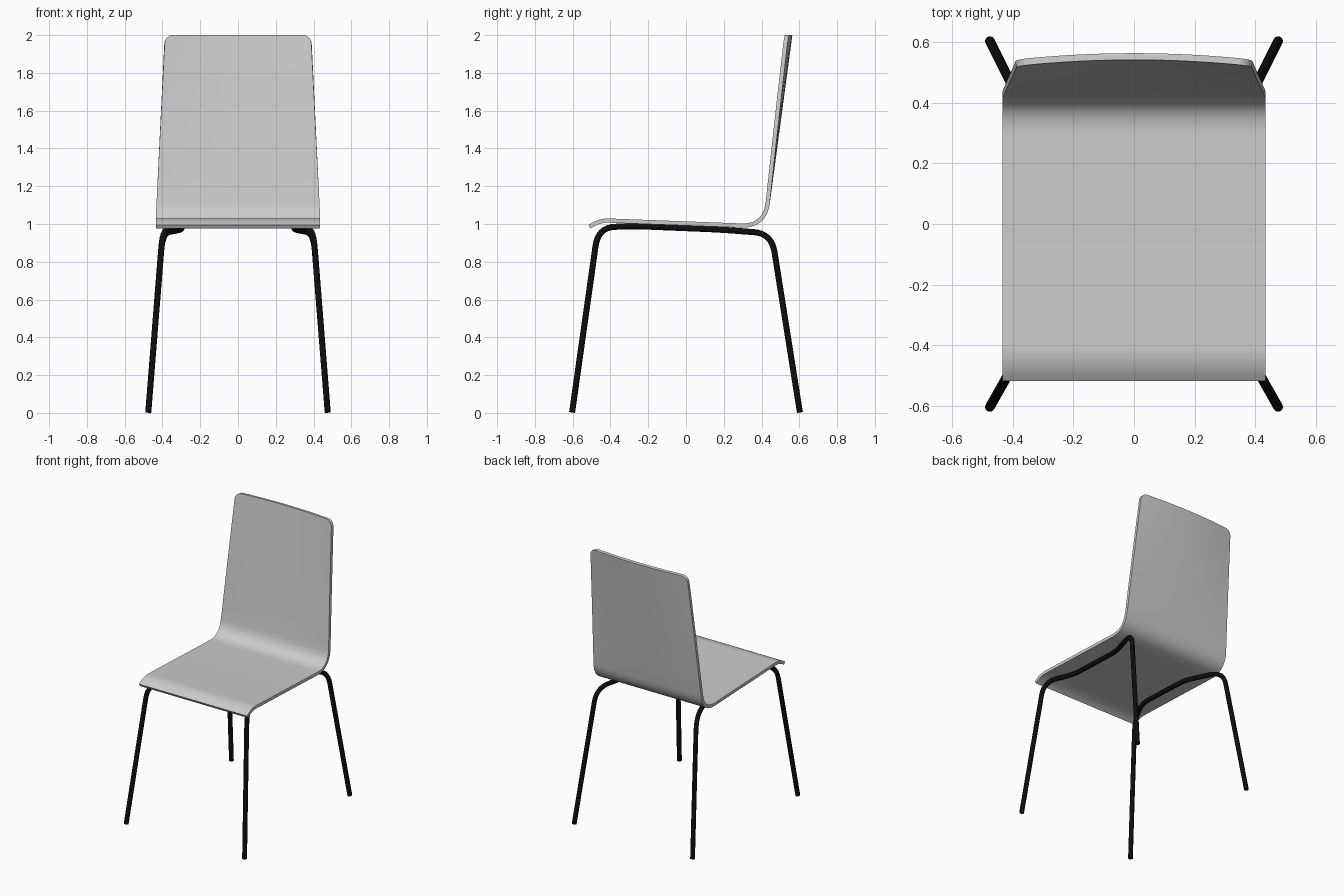
import bpy, bmesh, math
from mathutils import Vector

if "Cube" in bpy.data.objects:
    bpy.data.objects.remove(bpy.data.objects["Cube"])


def material(name, rgb):
    m = bpy.data.materials.new(name)
    m.diffuse_color = (*rgb, 1)
    m.use_nodes = True
    m.node_tree.nodes["Principled BSDF"].inputs["Base Color"].default_value = m.diffuse_color
    return m


def rounded_path(points, trims, steps=8):
    """Polyline whose inner corners are replaced by smooth bends."""
    pts = [Vector(p) for p in points]
    out = [pts[0]]
    for a, b, c, t in zip(pts, pts[1:], pts[2:], trims):
        p = b + (a - b).normalized() * t
        q = b + (c - b).normalized() * t
        for i in range(steps + 1):
            k = i / steps
            out.append(p * (1 - k) ** 2 + b * 2 * k * (1 - k) + q * k * k)
    return out + [pts[-1]]


def finish(obj, mat, angle):
    """Turn curve or modifiers into plain mesh, then shade."""
    bpy.ops.object.select_all(action='DESELECT')
    obj.select_set(True)
    bpy.context.view_layer.objects.active = obj
    bpy.ops.object.convert(target='MESH')
    obj = bpy.context.object
    obj.data.materials.clear()
    obj.data.materials.append(mat)
    bpy.ops.object.shade_smooth_by_angle(angle=math.radians(angle))


grey = material("light grey shell", (0.6, 0.6, 0.6))
black = material("black steel", (0.004, 0.004, 0.004))

# Seat and back: one bent sheet, tapered and gently bowed towards the top
THICK, RADIUS, TOP = 0.022, 0.045, 2.0
profile = rounded_path([(-0.511, 0.985, 0), (-0.455, 1.02, 0),
                        (0.419, 0.987, 0), (0.53, TOP, 0)], [0.05, 0.13], 10)
rows = [(p.x, p.y) for p in profile[:-1]]
y0, z0 = rows[-1]
heights = [z0 + (TOP - RADIUS - z0) * i / 6 for i in range(1, 7)]
heights += [TOP - RADIUS + RADIUS * math.sin(math.radians(a))
            for a in (15, 30, 45, 60, 75, 90)]
rows += [(y0 + (0.53 - y0) * (z - z0) / (TOP - z0), z) for z in heights]


def half_width(z):
    w = 0.433 - 0.046 * max(0, z - 1.08) / 0.92
    d = max(0, z - (TOP - RADIUS))
    return w - RADIUS + math.sqrt(max(0, RADIUS ** 2 - d * d))


COLS = 16
bm = bmesh.new()
grid = []
for y, z in rows:
    bow = 0.022 * max(0, z - 1.1) / 0.9
    line = []
    for i in range(COLS + 1):
        x = half_width(z) * (2 * i / COLS - 1)
        line.append(bm.verts.new((x, y + bow * (1 - (x / 0.4) ** 2), z)))
    grid.append(line)
for a, b in zip(grid, grid[1:]):
    for i in range(COLS):
        bm.faces.new((a[i], a[i + 1], b[i + 1], b[i]))
bmesh.ops.recalc_face_normals(bm, faces=bm.faces)
mesh = bpy.data.meshes.new("seat_and_back")
bm.to_mesh(mesh)
bm.free()
shell = bpy.data.objects.new("seat_and_back", mesh)
bpy.context.collection.objects.link(shell)
solid = shell.modifiers.new("thickness", 'SOLIDIFY')
solid.thickness = THICK
solid.offset = 0
finish(shell, grey, 40)

# Leg frames: one bent tube per side, front foot to back foot
frame = [(0.475, -0.603, 0.003), (0.397, -0.465, 0.982), (0.30, -0.27, 0.989),
         (0.30, 0.17, 0.971), (0.40, 0.453, 0.95), (0.475, 0.603, 0.003)]
for side, name in ((1, "right_leg_frame"), (-1, "left_leg_frame")):
    path = rounded_path([(side * x, y, z) for x, y, z in frame],
                        [0.1, 0.07, 0.07, 0.1])
    curve = bpy.data.curves.new(name, 'CURVE')
    curve.dimensions = '3D'
    curve.bevel_depth = 0.016
    curve.bevel_resolution = 4
    curve.use_fill_caps = True
    spline = curve.splines.new('POLY')
    spline.points.add(len(path) - 1)
    for point, p in zip(spline.points, path):
        point.co = (*p, 1)
    tube = bpy.data.objects.new(name, curve)
    bpy.context.collection.objects.link(tube)
    finish(tube, black, 50)
